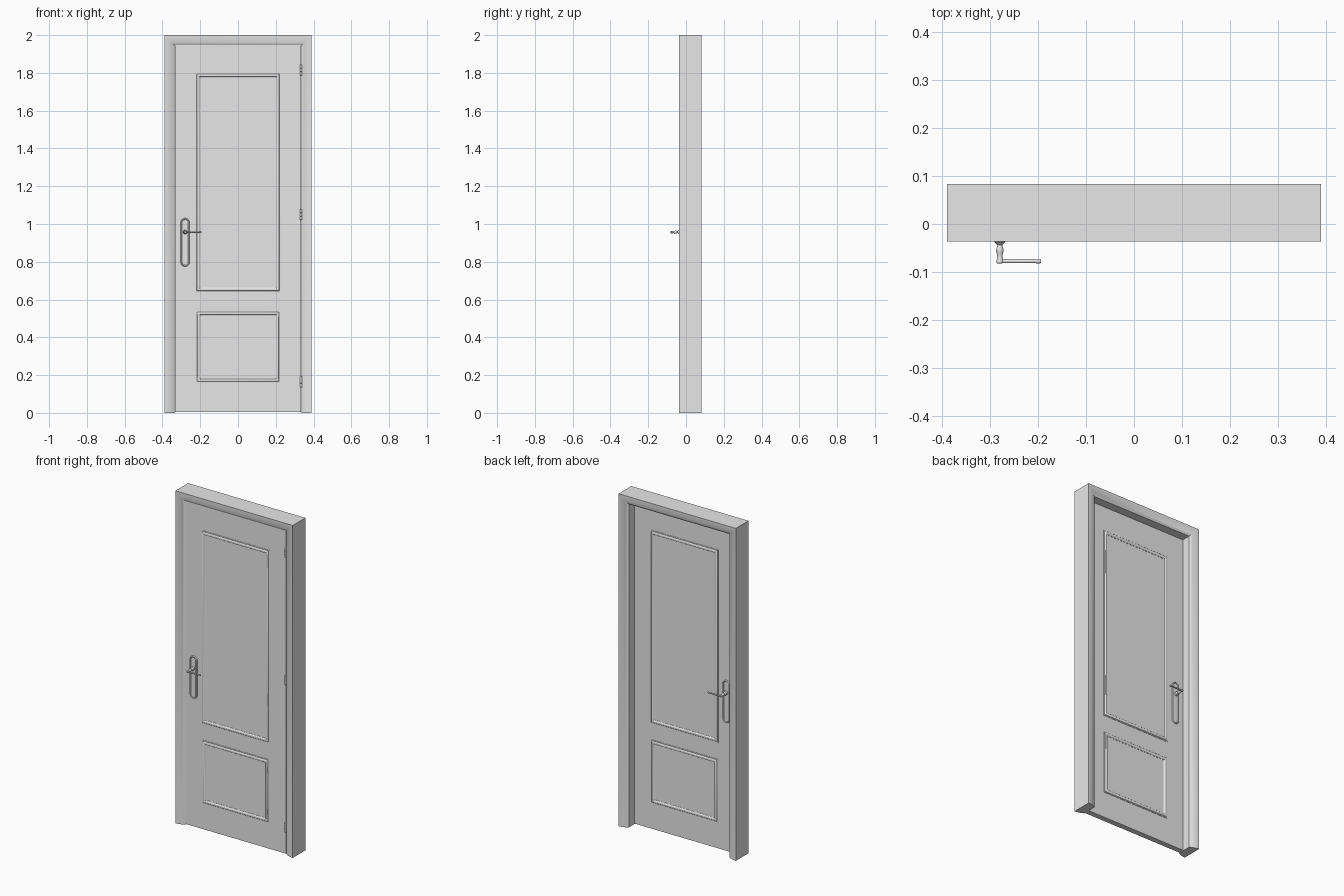
import bpy, bmesh, math

cube = bpy.data.objects.get("Cube")
if cube:
    bpy.data.objects.remove(cube, do_unlink=True)

grey = bpy.data.materials.new("plain grey")
grey.use_nodes = True
grey.diffuse_color = (0.8, 0.8, 0.8, 1)
grey.node_tree.nodes["Principled BSDF"].inputs["Base Color"].default_value = (0.8, 0.8, 0.8, 1)

DOOR_FRONT, DOOR_BACK = -0.02, 0.013
HANDLE_X, HANDLE_Z = -0.28, 0.957


def finish(name, bm, angle=35):
    bmesh.ops.recalc_face_normals(bm, faces=bm.faces)
    mesh = bpy.data.meshes.new(name)
    bm.to_mesh(mesh)
    bm.free()
    mesh.materials.append(grey)
    obj = bpy.data.objects.new(name, mesh)
    bpy.context.collection.objects.link(obj)
    bpy.ops.object.select_all(action="DESELECT")
    obj.select_set(True)
    bpy.context.view_layer.objects.active = obj
    bpy.ops.object.shade_smooth_by_angle(angle=math.radians(angle))
    return obj


def bridge(bm, a, b):
    for i in range(len(a)):
        j = (i + 1) % len(a)
        bm.faces.new((a[i], a[j], b[j], b[i]))


def mitred_sweep(name, half_width, low, high, profile, closed):
    """Carry a closed (inset, y) profile round a rectangle, or over three sides of it."""
    bm = bmesh.new()
    sections = []
    for sx, top in ((-1, 0), (-1, 1), (1, 1), (1, 0)):
        section = []
        for inset, y in profile:
            z = high - inset if top else low + (inset if closed else 0)
            section.append(bm.verts.new((sx * (half_width - inset), y, z)))
        sections.append(section)
    for a, b in zip(sections, sections[1:]):
        bridge(bm, a, b)
    if closed:
        bridge(bm, sections[-1], sections[0])
    else:
        bm.faces.new(sections[0])
        bm.faces.new(sections[-1])
    return finish(name, bm)


def loft(name, rings, place, straight=0.0, sides=24):
    """Stack round or pill-shaped rings (radius, distance), located by place(u, t, v)."""
    bm = bmesh.new()
    loops = []
    for radius, t in rings:
        loop = []
        for i in range(sides):
            a = math.tau * (i + 0.5) / sides
            v = radius * math.sin(a) + math.copysign(straight, math.sin(a))
            loop.append(bm.verts.new(place(radius * math.cos(a), t, v)))
        loops.append(loop)
    for a, b in zip(loops, loops[1:]):
        bridge(bm, a, b)
    bm.faces.new(loops[0])
    bm.faces.new(loops[-1])
    return finish(name, bm)


# Door frame with rounded casing on both faces
width, drop, front, back, steps = 0.055, 0.018, -0.037, 0.083, 8
curve = []
for i in range(steps + 1):
    t = i / steps
    curve.append((width * t, drop * (0.3 * t + 0.7 * t ** 2.5)))
casing = [(d, front + h) for d, h in curve] + [(d, back - h) for d, h in reversed(curve)]
mitred_sweep("door_frame", 0.39, 0, 2, casing, closed=False)

# Door leaf
bm = bmesh.new()
bmesh.ops.create_cube(bm, size=1)
for v in bm.verts:
    v.co.x *= 0.668
    v.co.y = DOOR_FRONT if v.co.y < 0 else DOOR_BACK
    v.co.z = 0.004 if v.co.z < 0 else 1.954
finish("door_leaf", bm)

for side, face, sign in (("front", DOOR_FRONT, -1), ("back", DOOR_BACK, 1)):
    # Raised mouldings round the two panels
    ridge = [(0, -0.002), (0, 0.002), (0.004, 0.0025)]
    for i in range(7):
        a = math.pi * (1 - i / 6)
        ridge.append((0.013 + 0.008 * math.cos(a), 0.0025 + 0.005 * math.sin(a)))
    ridge += [(0.024, 0.001), (0.024, -0.002)]
    profile = [(d, face + sign * h) for d, h in ridge]
    mitred_sweep(side + "_upper_panel_moulding", 0.225, 0.64, 1.80, profile, closed=True)
    mitred_sweep(side + "_lower_panel_moulding", 0.222, 0.16, 0.54, profile, closed=True)

    # Handle plate with a raised rim
    def outward(u, t, v):
        return (HANDLE_X + u, face + sign * t, v)

    loft(side + "_handle_plate",
         [(0.024, -0.002), (0.024, 0.005), (0.022, 0.008), (0.019, 0.008), (0.016, 0.005)],
         lambda u, t, v: outward(u, t, v + 0.903), straight=0.104, sides=32)

    # Turned handle stem
    loft(side + "_handle_stem",
         [(0.011, 0.003), (0.011, 0.018), (0.008, 0.021), (0.005, 0.024), (0.006, 0.028),
          (0.008, 0.033), (0.008, 0.037), (0.006, 0.043), (0.0055, 0.05), (0.007, 0.055),
          (0.007, 0.061), (0.005, 0.0625)],
         lambda u, t, v: outward(u, t, v + HANDLE_Z))

    # Slim lever with a small flared tip
    loft(side + "_handle_lever",
         [(0.0045, 0), (0.0045, 0.03), (0.004, 0.073), (0.005, 0.078), (0.005, 0.084),
          (0.004, 0.086)],
         lambda u, t, v: (HANDLE_X + t, face + sign * (0.0575 + u), HANDLE_Z + v), sides=16)

# Hinge barrels with end caps
for label, z in (("lower", 0.165), ("middle", 1.05), ("upper", 1.815)):
    loft(label + "_hinge",
         [(0.003, -0.03), (0.006, -0.027), (0.006, -0.01), (0.005, -0.009), (0.006, -0.008),
          (0.006, 0.008), (0.005, 0.009), (0.006, 0.01), (0.006, 0.027), (0.003, 0.03)],
         lambda u, t, v: (0.334 + u, -0.024 + v, z + t), sides=16)
